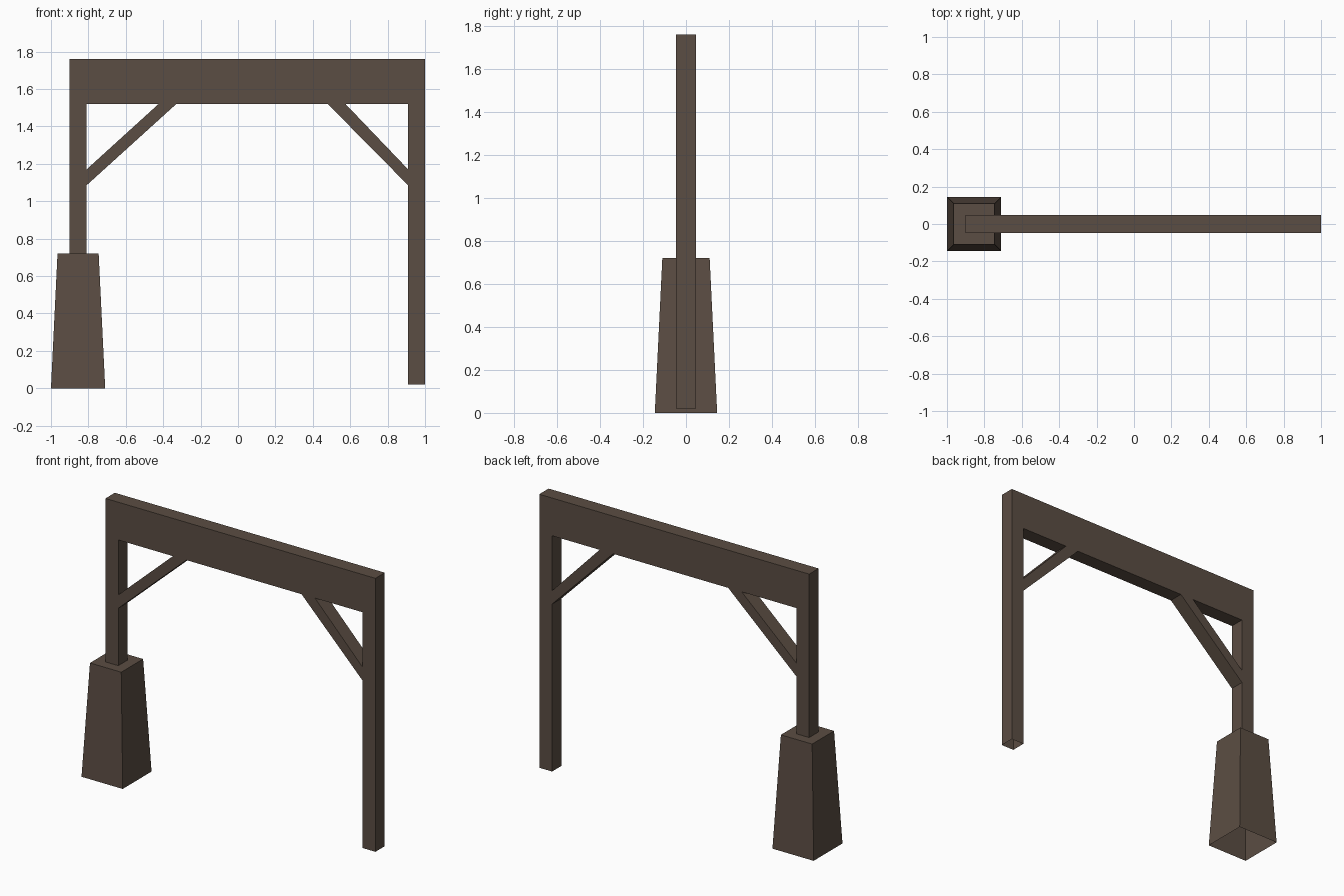
import bpy, bmesh

if "Cube" in bpy.data.objects:
    bpy.data.objects.remove(bpy.data.objects["Cube"])

wood = bpy.data.materials.new("dark_brown_wood")
wood.diffuse_color = (0.105, 0.075, 0.056, 1)
wood.use_nodes = True
wood.node_tree.nodes["Principled BSDF"].inputs["Base Color"].default_value = wood.diffuse_color
HALF = 0.047  # half thickness of the timber frame


def finish(name, bm):
    bmesh.ops.recalc_face_normals(bm, faces=bm.faces)
    mesh = bpy.data.meshes.new(name)
    bm.to_mesh(mesh)
    bm.free()
    mesh.materials.append(wood)
    obj = bpy.data.objects.new(name, mesh)
    bpy.context.collection.objects.link(obj)
    return obj


def plate(name, profile, open_sides):
    """Extrude an x-z profile through y, leaving the numbered sides open."""
    bm = bmesh.new()
    front = [bm.verts.new((x, -HALF, z)) for x, z in profile]
    back = [bm.verts.new((x, HALF, z)) for x, z in profile]
    bm.faces.new(front)
    bm.faces.new(back[::-1])
    n = len(profile)
    for i in range(n):
        if i not in open_sides:
            j = (i + 1) % n
            bm.faces.new((front[j], front[i], back[i], back[j]))
    return finish(name, bm)


# Lintel and both posts in one piece, post feet open
plate("post_and_lintel_frame",
      [(-0.90, 0.71), (-0.90, 1.76), (1.0, 1.76), (1.0, 0.02),
       (0.91, 0.02), (0.91, 1.52), (-0.81, 1.52), (-0.81, 0.71)], {3, 7})

# Diagonal braces, open where they meet post and lintel
for name, post_x, near_x, far_x in (("left_brace", -0.81, -0.425, -0.33),
                                    ("right_brace", 0.91, 0.575, 0.48)):
    plate(name, [(post_x, 1.085), (post_x, 1.17), (near_x, 1.52), (far_x, 1.52)], {0, 2})

# Tapered footing under the left post, open underneath
bm = bmesh.new()
bmesh.ops.create_cube(bm, size=1)
for v in bm.verts:
    top = v.co.z > 0
    width = 0.22 if top else 0.29
    v.co = (-0.855 + v.co.x * width, v.co.y * width, 0.72 if top else 0)
bm.normal_update()
bmesh.ops.delete(bm, geom=[f for f in bm.faces if f.normal.z < -0.9], context='FACES_ONLY')
finish("tapered_footing", bm)
